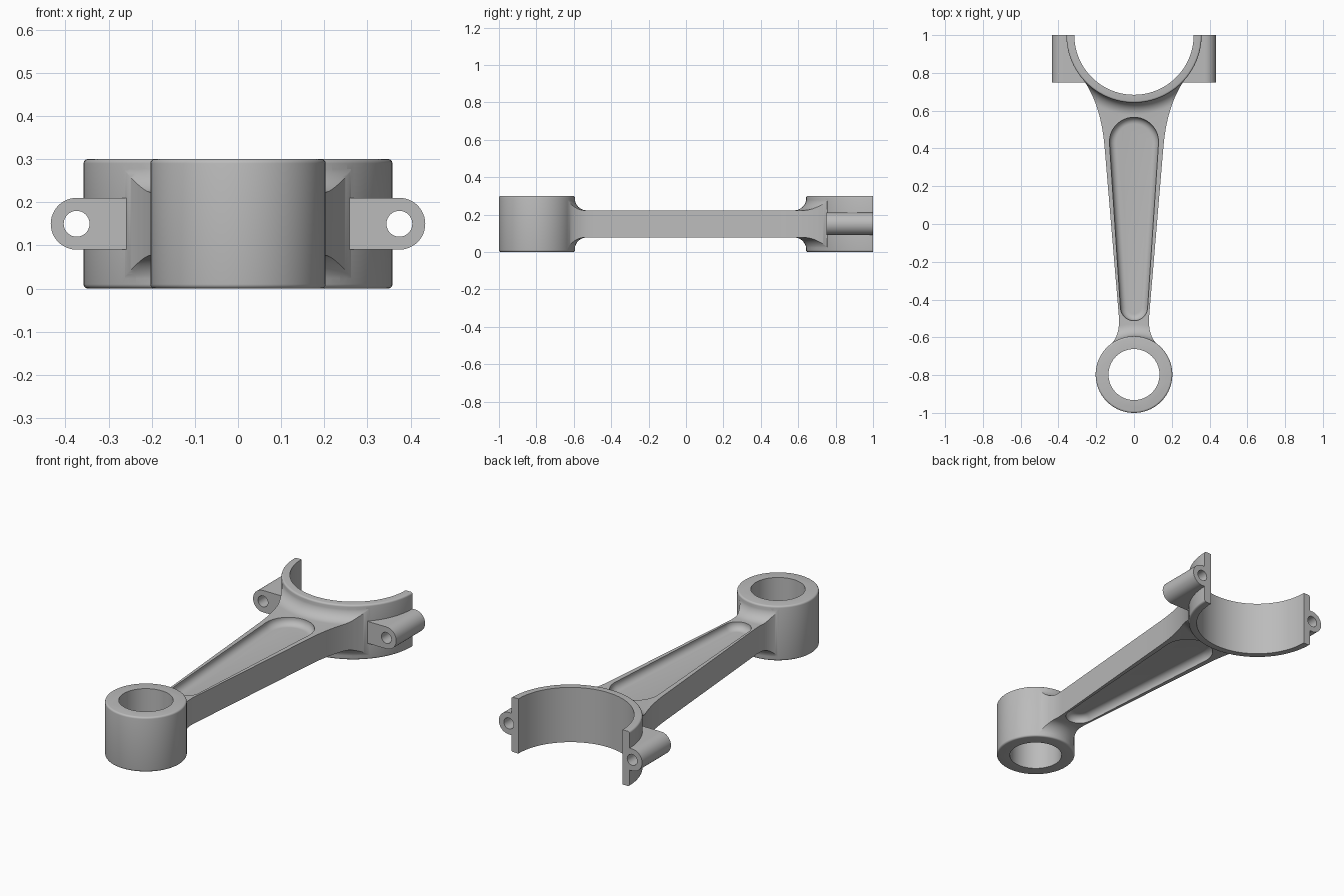
import bpy, bmesh
from math import sin, cos, pi, asin, radians
from mathutils import Vector

cube = bpy.data.objects.get("Cube")
if cube:
    bpy.data.objects.remove(cube)

MID, TOP = 0.15, 0.3          # middle and full height of the bearings
HALF = 0.0725                 # half thickness of the beam
SMALL_Y, SMALL_R, SMALL_BORE = -0.797, 0.203, 0.135
BIG_Y, BIG_R, BIG_BORE = 1.0, 0.358, 0.316
FILLET = 0.065

steel = bpy.data.materials.new("steel grey")
steel.use_nodes = True
grey = (0.5, 0.5, 0.5, 1)
steel.diffuse_color = grey
steel.node_tree.nodes["Principled BSDF"].inputs["Base Color"].default_value = grey


def loft(name, layers, along_y=False):
    """Solid through a stack of (height, outline) layers with equal point counts."""
    bm = bmesh.new()
    rings = []
    for h, outline in layers:
        rings.append([bm.verts.new((x, h, y) if along_y else (x, y, h)) for x, y in outline])
    n = len(rings[0])
    for a, b in zip(rings, rings[1:]):
        for i in range(n):
            j = (i + 1) % n
            bm.faces.new((a[i], a[j], b[j], b[i]))
    bm.faces.new(rings[0])
    bm.faces.new(rings[-1])
    bmesh.ops.recalc_face_normals(bm, faces=bm.faces)
    mesh = bpy.data.meshes.new(name)
    bm.to_mesh(mesh)
    bm.free()
    mesh.materials.append(steel)
    ob = bpy.data.objects.new(name, mesh)
    bpy.context.collection.objects.link(ob)
    return ob


def arc(cx, cy, r, a0, a1, n):
    return [(cx + r * cos(a0 + (a1 - a0) * i / n), cy + r * sin(a0 + (a1 - a0) * i / n))
            for i in range(n + 1)]


def circle(cx, cy, r, n=96):
    return arc(cx, cy, r, 0, 2 * pi, n)[:-1]


def bezier(a, b, c, n=12):
    a, b, c = Vector(a), Vector(b), Vector(c)
    return [tuple(a * (1 - t) ** 2 + b * 2 * t * (1 - t) + c * t * t)
            for t in (i / n for i in range(n + 1))]


def combine(target, tool, operation):
    """Apply a boolean and discard the tool."""
    mod = target.modifiers.new(operation.lower(), 'BOOLEAN')
    mod.operation, mod.solver, mod.object = operation, 'EXACT', tool
    bpy.context.view_layer.objects.active = target
    bpy.ops.object.modifier_apply(modifier=mod.name)
    bpy.data.objects.remove(tool)


def bearing(name, cy, r, edge=0.01):
    """Solid drum with rounded rims."""
    steps = [i * pi / 8 for i in range(5)]
    low = [(edge - edge * sin(a), r - edge + edge * cos(a)) for a in steps][::-1]
    high = [(TOP - z, rad) for z, rad in reversed(low)]
    return loft(name, [(z, circle(0, cy, rad)) for z, rad in low + high])


def flare(name, cy, r):
    """Drum with concave fillets running into the beam faces."""
    steps = [i * pi / 20 for i in range(11)]
    high = [(MID + HALF + FILLET * (1 - sin(a)), r - 0.001 + FILLET * (1 - cos(a)))
            for a in reversed(steps)]
    low = [(TOP - z, rad) for z, rad in reversed(high)]
    return loft(name, [(z, circle(0, cy, rad)) for z, rad in low + high])


def pocket_outline(inset):
    """Tapered slot with round ends."""
    y1, r1, y2, r2 = 0.435, 0.13, -0.44, 0.072
    t = asin((r1 - r2) / (y1 - y2))
    return (arc(0, y1, r1 - inset, -t, pi + t, 24)
            + arc(0, y2, r2 - inset, pi + t, 2 * pi - t, 24))


# Beam: slab with fillets, trimmed to the flared side outline
slab_side = [(-0.4, -0.9), (0.4, -0.9), (0.4, 0.95), (-0.4, 0.95)]
rod = loft("connecting_rod", [(MID - HALF, slab_side), (MID + HALF, slab_side)])
combine(rod, flare("small_flare", SMALL_Y, SMALL_R), 'UNION')
combine(rod, flare("big_flare", BIG_Y, BIG_R), 'UNION')
side = ([(0.13, -0.665)] + bezier((0.127, -0.642), (0.072, -0.59), (0.08, -0.49))
        + bezier((0.155, 0.4), (0.172, 0.62), (0.262, 0.755)) + [(0.26, 0.85)])
outline = side + [(-x, y) for x, y in reversed(side)]
combine(rod, loft("beam_outline", [(-0.1, outline), (0.4, outline)]), 'INTERSECT')

# Bearing drums
combine(rod, bearing("small_end", SMALL_Y, SMALL_R), 'UNION')
combine(rod, bearing("big_end", BIG_Y, BIG_R), 'UNION')

# Bolt lugs
LUG_X, LUG_R = 0.374, 0.06
for s in (1, -1):
    shape = [(0.2, MID - LUG_R)] + arc(LUG_X, MID, LUG_R, -pi / 2, pi / 2, 24) + [(0.2, MID + LUG_R)]
    shape = [(s * x, z) for x, z in shape]
    combine(rod, loft("bolt_lug", [(0.75, shape), (1.05, shape)], True), 'UNION')

# Bores, bolt holes and the split plane of the big end
for cy, r in ((SMALL_Y, SMALL_BORE), (BIG_Y, BIG_BORE)):
    combine(rod, loft("bore", [(-0.1, circle(0, cy, r)), (0.4, circle(0, cy, r))]), 'DIFFERENCE')
for s in (1, -1):
    hole = circle(s * LUG_X, MID, 0.03, 32)
    combine(rod, loft("bolt_hole", [(0.7, hole), (1.1, hole)], True), 'DIFFERENCE')
half = [(-0.6, 1.0), (0.6, 1.0), (0.6, 1.5), (-0.6, 1.5)]
combine(rod, loft("cap_half", [(-0.1, half), (0.4, half)]), 'DIFFERENCE')

# Lightening pockets on both faces, with rounded floors
DEPTH, ROUND = 0.04, 0.035
for s in (1, -1):
    layers = [(MID + s * (HALF + 0.1), pocket_outline(0))]
    for i in range(9):
        a = i * pi / 16
        h = HALF - DEPTH + ROUND * (1 - sin(a))
        layers.append((MID + s * h, pocket_outline(ROUND * (1 - cos(a)))))
    combine(rod, loft("pocket", layers), 'DIFFERENCE')

# Smooth shading with sharp edges kept
bpy.ops.object.select_all(action='DESELECT')
rod.select_set(True)
bpy.context.view_layer.objects.active = rod
bpy.ops.object.shade_smooth_by_angle(angle=radians(30))
